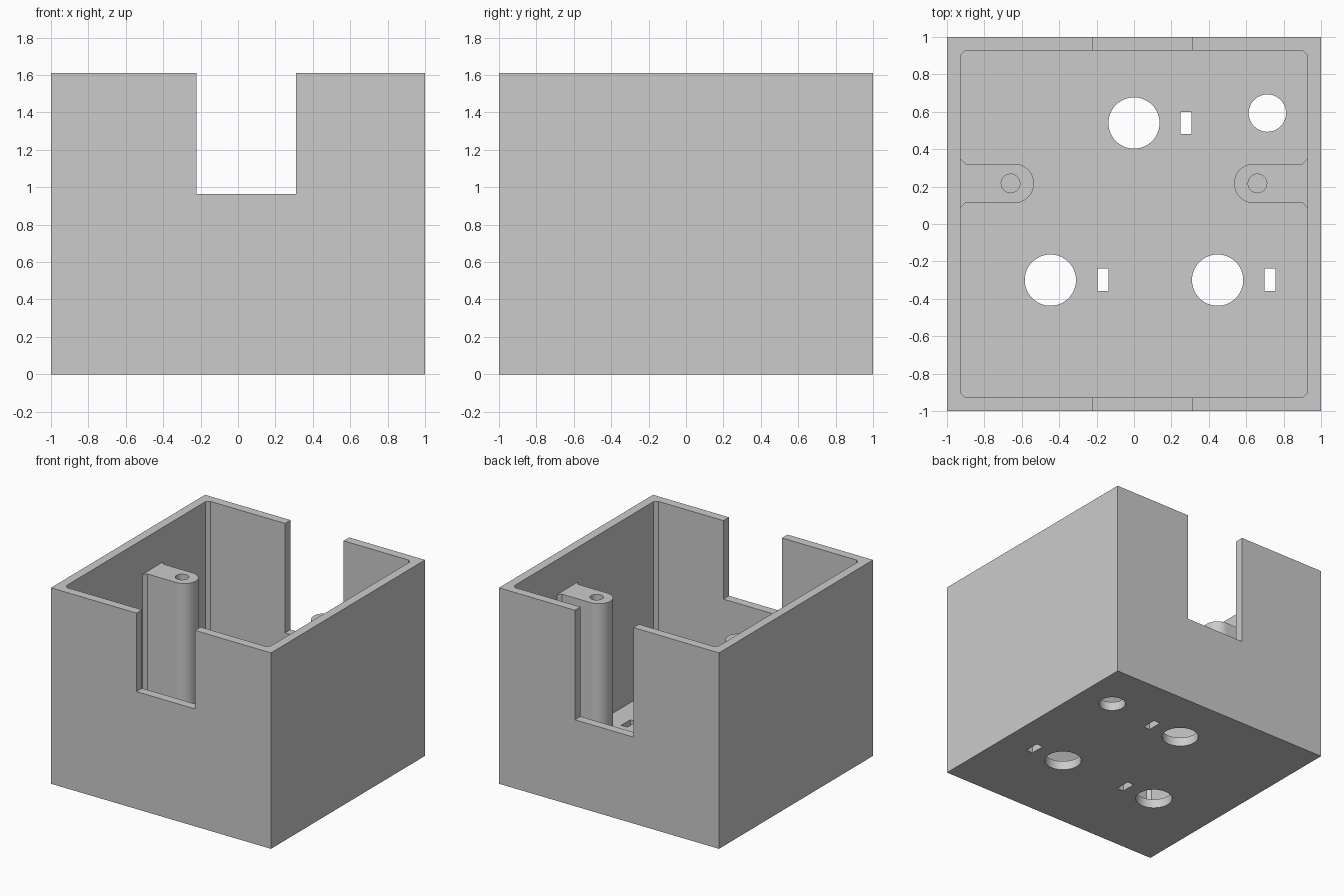
import bpy
import bmesh
from math import cos, sin, pi, radians

if "Cube" in bpy.data.objects:
    bpy.data.objects.remove(bpy.data.objects["Cube"], do_unlink=True)

HEIGHT, FLOOR, INNER = 1.61, 0.073, 0.928
CHAMFER = 0.026
POST_Y, POST_R, POST_TOP = 0.217, 0.105, 1.325

grey = bpy.data.materials.new("light_grey_plastic")
grey.use_nodes = True
colour = (0.6, 0.6, 0.6, 1)
grey.diffuse_color = colour
grey.node_tree.nodes["Principled BSDF"].inputs["Base Color"].default_value = colour


def prism(name, outline, z0, z1):
    """Extrude a flat outline from z0 to z1."""
    bm = bmesh.new()
    face = bm.faces.new([bm.verts.new((x, y, z0)) for x, y in outline])
    top = bmesh.ops.extrude_face_region(bm, geom=[face])["geom"]
    bmesh.ops.translate(bm, vec=(0, 0, z1 - z0),
                        verts=[v for v in top if isinstance(v, bmesh.types.BMVert)])
    bmesh.ops.recalc_face_normals(bm, faces=bm.faces)
    mesh = bpy.data.meshes.new(name)
    bm.to_mesh(mesh)
    bm.free()
    mesh.materials.append(grey)
    obj = bpy.data.objects.new(name, mesh)
    bpy.context.collection.objects.link(obj)
    return obj


def rectangle(x0, x1, y0, y1):
    return [(x0, y0), (x1, y0), (x1, y1), (x0, y1)]


def arc(cx, cy, r, start, end, steps):
    return [(cx + r * cos(start + (end - start) * i / steps),
             cy + r * sin(start + (end - start) * i / steps)) for i in range(steps + 1)]


def circle(cx, cy, r):
    return arc(cx, cy, r, 0, 2 * pi, 48)[:-1]


def combine(target, tool, operation):
    """Apply a boolean and discard the tool."""
    tool.hide_render = True
    mod = target.modifiers.new("boolean", 'BOOLEAN')
    mod.operation, mod.object, mod.solver = operation, tool, 'EXACT'
    bpy.ops.object.select_all(action='DESELECT')
    target.select_set(True)
    bpy.context.view_layer.objects.active = target
    bpy.ops.object.modifier_apply(modifier=mod.name)
    bpy.data.objects.remove(tool, do_unlink=True)


# Outer shell and chamfered cavity
box = prism("open_box", rectangle(-1, 1, -1, 1), 0, HEIGHT)
a, b = INNER, INNER - CHAMFER
cavity = [(a, b), (b, a), (-b, a), (-a, b), (-a, -b), (-b, -a), (b, -a), (a, -b)]
combine(box, prism("cavity_cutter", cavity, FLOOR, 2), 'DIFFERENCE')

# Cable notches: shallow at the front, deeper at the back
for y0, y1, z in ((-1.2, -0.8, 0.965), (0.8, 1.2, 0.71)):
    combine(box, prism("notch_cutter", rectangle(-0.223, 0.31, y0, y1), z, 2), 'DIFFERENCE')

# Screw posts with flared roots on both side walls
for side in (1, -1):
    flare = POST_R + CHAMFER
    outline = [(0.96, POST_Y + flare), (a, POST_Y + flare), (b, POST_Y + POST_R)]
    outline += arc(0.64, POST_Y, POST_R, pi / 2, 3 * pi / 2, 24)
    outline += [(b, POST_Y - POST_R), (a, POST_Y - flare), (0.96, POST_Y - flare)]
    outline = [(side * x, y) for x, y in outline]
    combine(box, prism("screw_post", outline, FLOOR / 2, POST_TOP), 'UNION')
    hole = circle(side * 0.66, POST_Y, 0.05)
    combine(box, prism("screw_hole_cutter", hole, POST_TOP - 0.5, 1.5), 'DIFFERENCE')

# Round holes and small slots through the floor
for x, y, r in ((0, 0.54, 0.137), (-0.447, -0.3, 0.137), (0.447, -0.3, 0.137), (0.713, 0.593, 0.1)):
    combine(box, prism("round_hole_cutter", circle(x, y, r), -0.1, 0.2), 'DIFFERENCE')
for x, y in ((0.278, 0.54), (-0.166, -0.298), (0.727, -0.298)):
    slot = rectangle(x - 0.029, x + 0.029, y - 0.06, y + 0.06)
    combine(box, prism("slot_cutter", slot, -0.1, 0.2), 'DIFFERENCE')

bpy.ops.object.shade_smooth_by_angle(angle=radians(30))
